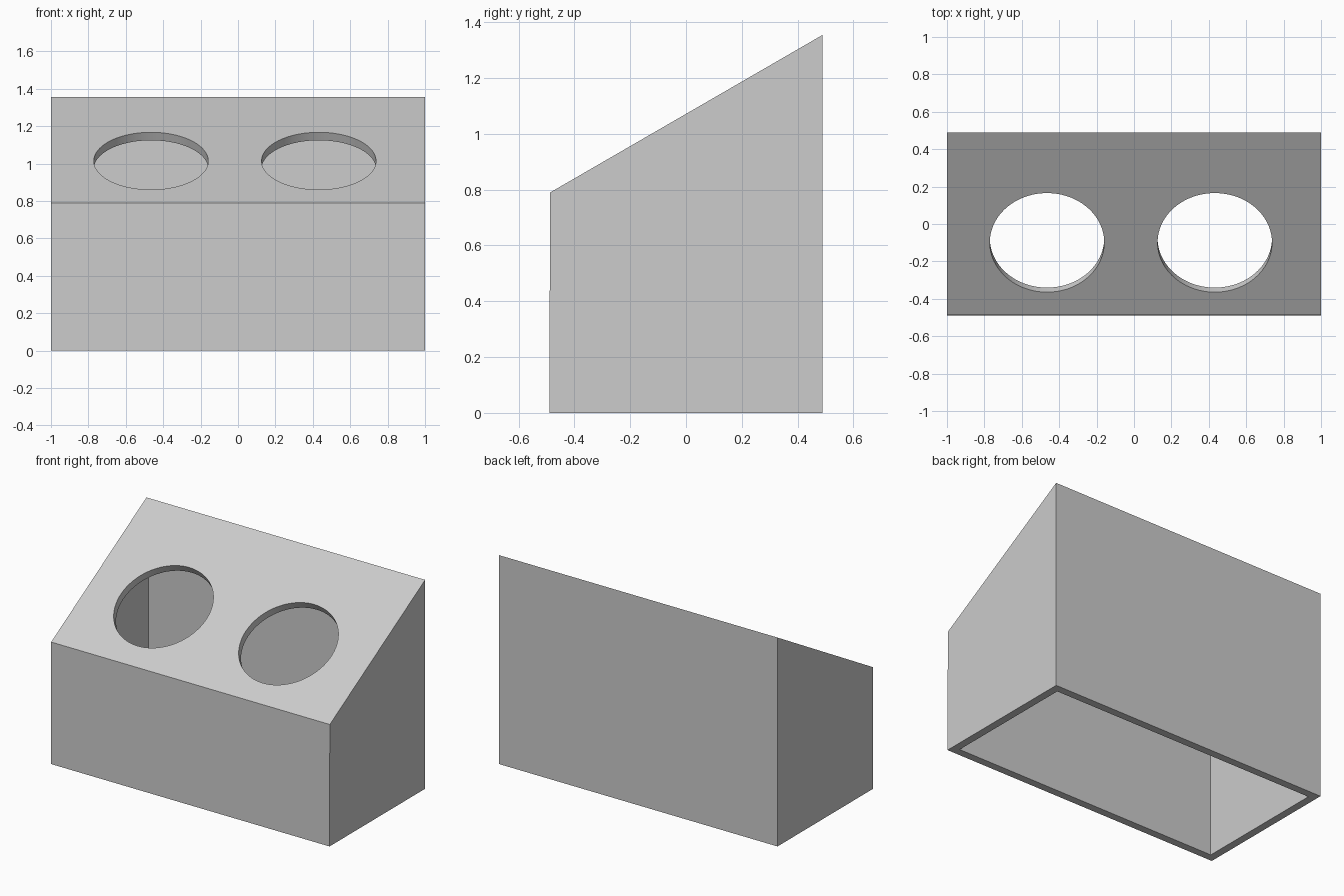
import bpy, bmesh, math

if "Cube" in bpy.data.objects:
    bpy.data.objects.remove(bpy.data.objects["Cube"], do_unlink=True)

SLOPE = math.radians(30)
WALL = 0.05
DEPTH = 0.49
FRONT_H = 0.79
BACK_H = 1.355

grey = bpy.data.materials.new("light_grey")
grey.use_nodes = True
colour = (0.604, 0.604, 0.604, 1)
grey.diffuse_color = colour
grey.node_tree.nodes["Principled BSDF"].inputs["Base Color"].default_value = colour


def prism(name, profile, half_width):
    """Extrude a side profile of (y, z) points across x."""
    bm = bmesh.new()
    face = bm.faces.new([bm.verts.new((-half_width, y, z)) for y, z in profile])
    side = bmesh.ops.extrude_face_region(bm, geom=[face])["geom"]
    verts = [v for v in side if isinstance(v, bmesh.types.BMVert)]
    bmesh.ops.translate(bm, verts=verts, vec=(2 * half_width, 0, 0))
    bmesh.ops.recalc_face_normals(bm, faces=bm.faces)
    mesh = bpy.data.meshes.new(name)
    bm.to_mesh(mesh)
    bm.free()
    obj = bpy.data.objects.new(name, mesh)
    bpy.context.collection.objects.link(obj)
    obj.data.materials.append(grey)
    return obj


def cut(target, cutter):
    """Subtract the cutter and remove it."""
    mod = target.modifiers.new("cut", "BOOLEAN")
    mod.operation = "DIFFERENCE"
    mod.solver = "EXACT"
    mod.object = cutter
    cutter.hide_render = True
    bpy.context.view_layer.objects.active = target
    bpy.ops.object.modifier_apply(modifier=mod.name)
    bpy.data.objects.remove(cutter, do_unlink=True)


# Sloped housing, with a front wall that leans back very slightly
housing = prism("sloped_housing", [
    (-DEPTH, 0), (DEPTH, 0), (DEPTH, BACK_H), (-DEPTH + 0.003, FRONT_H)], 1)

# Hollow interior, open at the bottom
inner = DEPTH - WALL
drop = WALL / math.cos(SLOPE)
rise = WALL * math.tan(SLOPE)
cut(housing, prism("cavity_cutter", [
    (-inner, -0.1), (inner, -0.1),
    (inner, BACK_H - rise - drop), (-inner, FRONT_H + rise - drop)], 1 - WALL))

# Two round holes, square to the sloping panel
for x in (-0.465, 0.432):
    bpy.ops.mesh.primitive_cylinder_add(
        vertices=96, radius=0.306, depth=0.3,
        location=(x, -0.1, 1.015), rotation=(SLOPE, 0, 0))
    hole = bpy.context.object
    hole.data.materials.append(grey)
    cut(housing, hole)

# Smooth hole rims, sharp box edges
bpy.ops.object.select_all(action="DESELECT")
housing.select_set(True)
bpy.context.view_layer.objects.active = housing
bpy.ops.object.shade_smooth_by_angle(angle=math.radians(30))
# The narrow angle would blend the front lean, so keep large planes flat
for poly in housing.data.polygons:
    if poly.area > 0.1:
        poly.use_smooth = False
